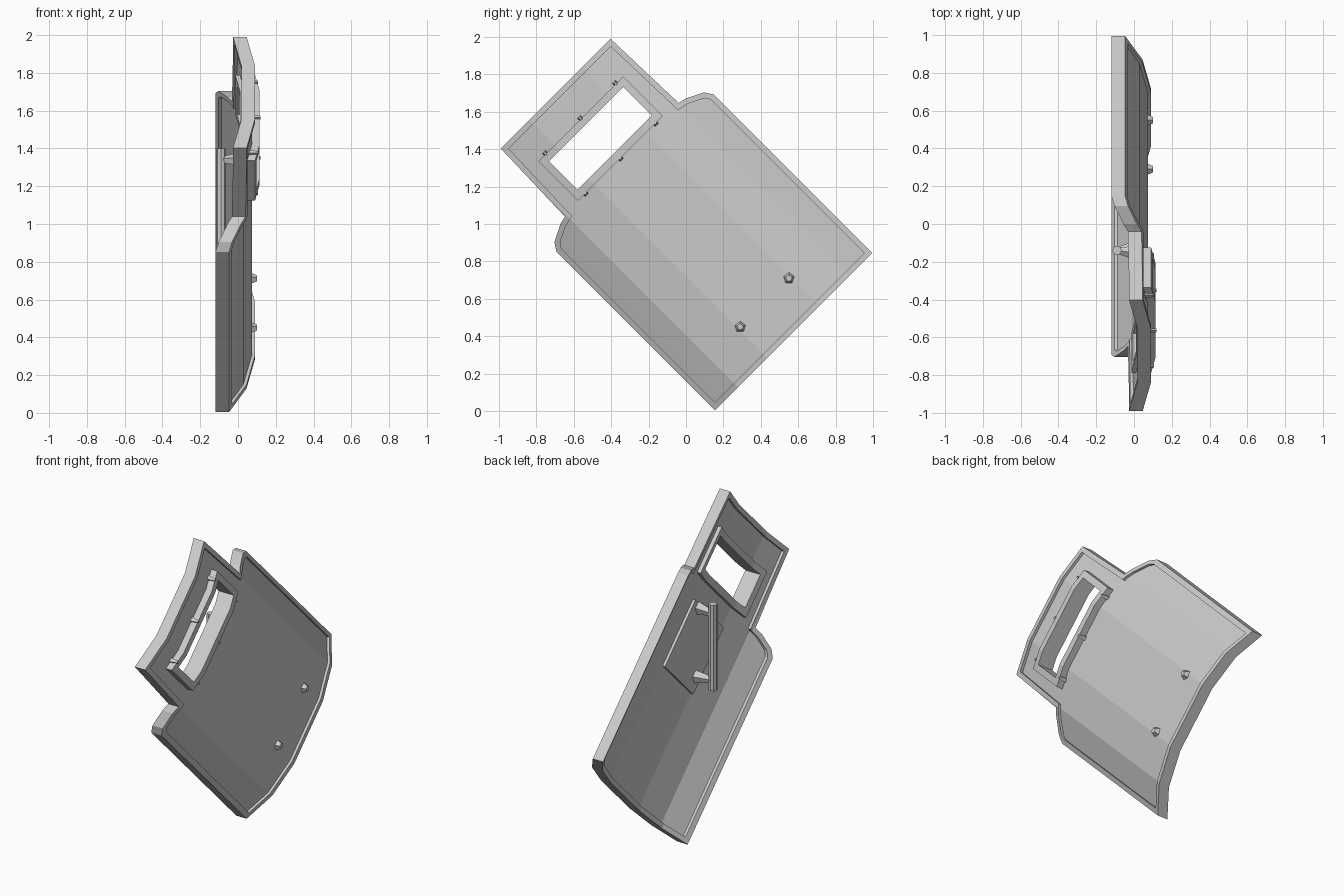
import bpy, bmesh, math
from mathutils import Vector, Matrix

if "Cube" in bpy.data.objects:
    bpy.data.objects.remove(bpy.data.objects["Cube"])

R = math.sqrt(0.5)
BENDS = [(0.0, 0.09), (0.2, 0.09), (0.42, 0.045), (0.6, -0.05)]


def front(v):
    """Front surface depth across the curved shield."""
    v = min(abs(v), 0.6)
    for (a, xa), (b, xb) in zip(BENDS, BENDS[1:]):
        if v <= b:
            return xa + (xb - xa) * (v - a) / (b - a)


def place(u, v, x):
    """u runs up the shield, v across it; the shield leans 45 degrees."""
    return Vector((x, (v - u) * R, 1 + (u + v) * R))


def inset(pts, d):
    """Offset a counter-clockwise outline inwards."""
    out = []
    for i, p in enumerate(pts):
        p = Vector(p)
        a = (p - Vector(pts[i - 1])).normalized()
        b = (Vector(pts[(i + 1) % len(pts)]) - p).normalized()
        na, nb = Vector((-a.y, a.x)), Vector((-b.y, b.x))
        out.append(tuple(p + (na + nb) * d / (1 + na.dot(nb))))
    return out


def finish(name, bm):
    bmesh.ops.recalc_face_normals(bm, faces=bm.faces[:])
    me = bpy.data.meshes.new(name)
    bm.to_mesh(me)
    bm.free()
    ob = bpy.data.objects.new(name, me)
    bpy.context.collection.objects.link(ob)
    return ob


def slab(name, loops, near, far):
    """Curved slab from (v, u) loops, between two offsets of the front surface."""
    bm = bmesh.new()
    edges = []
    for pts in loops:
        vs = [bm.verts.new((p[0], p[1], 0)) for p in pts]
        edges += [bm.edges.new((vs[i - 1], vs[i])) for i in range(len(vs))]
    bmesh.ops.triangle_fill(bm, edges=edges, use_beauty=True)
    for cut in (-0.42, -0.2, 0.2, 0.42):
        bmesh.ops.bisect_plane(bm, geom=bm.verts[:] + bm.edges[:] + bm.faces[:], dist=1e-4,
                               plane_co=(cut, 0, 0), plane_no=(1, 0, 0))
    ext = bmesh.ops.extrude_face_region(bm, geom=bm.faces[:], use_keep_orig=True)
    for g in ext['geom']:
        if isinstance(g, bmesh.types.BMVert):
            g.co.z = 1
    for v in bm.verts:
        v.co = place(v.co.y, v.co.x, front(v.co.x) + (near if v.co.z > 0.5 else far))
    return finish(name, bm)


def rect(v, u0, u1):
    return [(-v, u0), (v, u0), (v, u1), (-v, u1)]


def rod(name, a, b, r1, r2, sides):
    a, b = Vector(a), Vector(b)
    bm = bmesh.new()
    rot = (b - a).to_track_quat('Z', 'Y').to_matrix().to_4x4()
    bmesh.ops.create_cone(bm, cap_ends=True, segments=sides, radius1=r1, radius2=r2,
                          depth=(b - a).length, matrix=Matrix.Translation((a + b) / 2) @ rot)
    return finish(name, bm)


# Shield outline: wide body, stepped shoulders, narrow head
half = [(0.595, -0.813), (0.595, 0.385), (0.565, 0.43), (0.475, 0.475), (0.43, 0.485), (0.415, 0.985)]
outline = half + [(-v, u) for v, u in reversed(half)]
inner = inset(outline, 0.03)
slab("edge_rim", [outline, inner], 0.0, -0.072)

# Main panel, slightly recessed within the rim
slab("panel", [inset(outline, 0.02), rect(0.3, 0.52, 0.775)], -0.017, -0.055)

# Window frame with a flared lip
slab("window_frame", [rect(0.32, 0.497, 0.795), rect(0.28, 0.54, 0.755)], 0.025, -0.08)

# Back plate under the handle
slab("handle_plate", [rect(0.2, -0.06, 0.37)], -0.05, -0.072)

# Window frame bolts
for u in (0.497, 0.797):
    for v in (-0.265, 0.0, 0.265):
        x = front(v)
        rod("frame_bolt", place(u, v, x - 0.02), place(u, v, x + 0.03), 0.018, 0.009, 4)

# Lower panel bolts
for v in (-0.184, 0.184):
    rod("panel_bolt", place(-0.594, v, 0.06), place(-0.594, v, 0.1), 0.036, 0.018, 5)

# Upright grip bar and its two brackets
rod("grip_bar", (-0.09, -0.14, 0.86), (-0.09, -0.14, 1.4), 0.025, 0.025, 8)
for z, y in ((1.34, -0.155), (0.92, -0.125)):
    rod("grip_bracket", (0.02, y, z), (-0.09, -0.14, z), 0.04, 0.018, 5)
